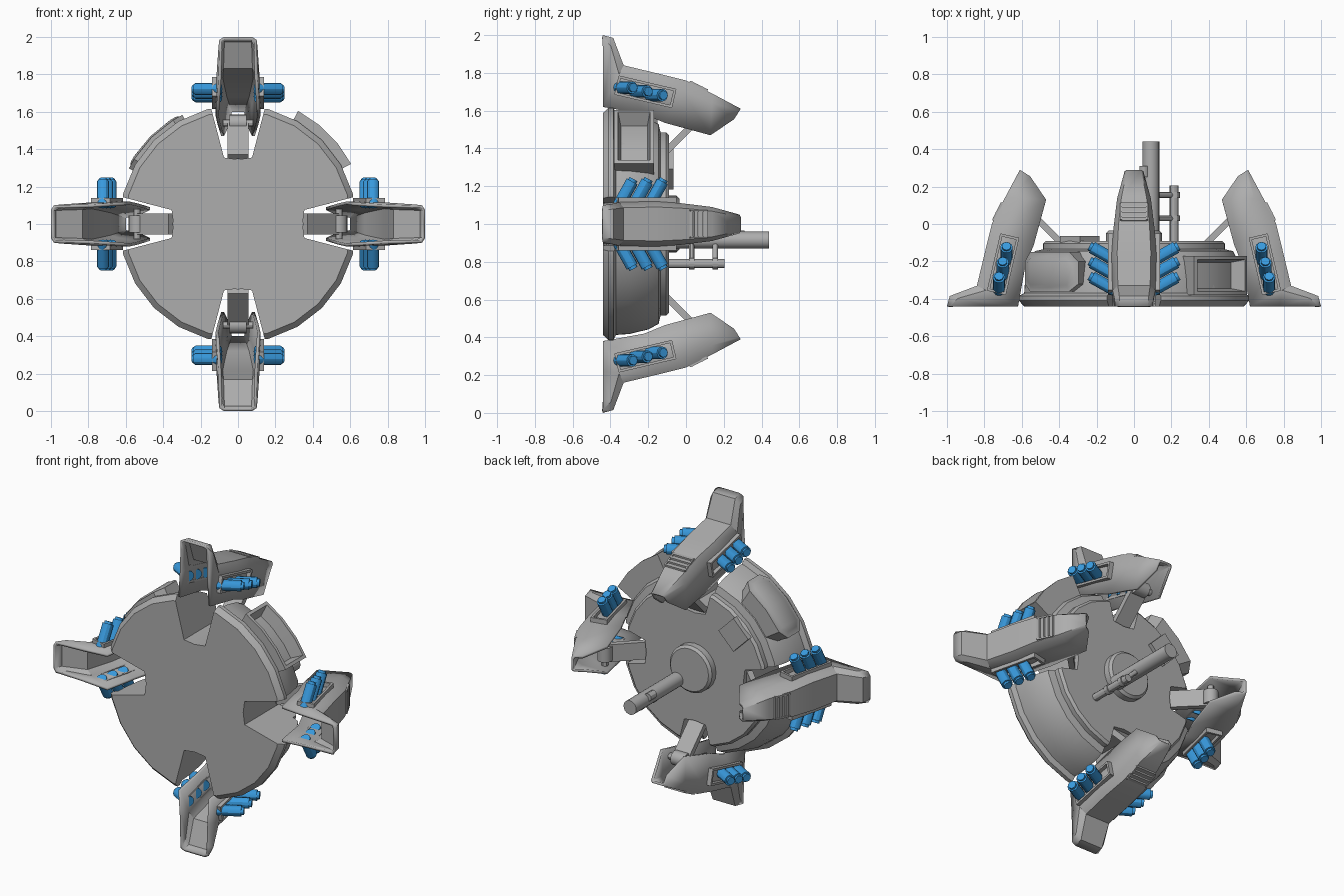
import bpy, bmesh, math
from mathutils import Matrix, Vector

if "Cube" in bpy.data.objects:
    bpy.data.objects.remove(bpy.data.objects["Cube"])


def material(name, rgb):
    m = bpy.data.materials.new(name)
    m.diffuse_color = (*rgb, 1)
    m.use_nodes = True
    m.node_tree.nodes["Principled BSDF"].inputs["Base Color"].default_value = m.diffuse_color
    return m


GREY = material("hull grey", (0.42, 0.42, 0.42))
BLUE = material("canister blue", (0.04, 0.32, 0.72))
CENTRE = Matrix.Translation((0, 0, 1))  # hub axis runs along y at z = 1


def finish(name, bm, mat=GREY, matrix=CENTRE):
    bmesh.ops.recalc_face_normals(bm, faces=bm.faces)
    bm.transform(matrix)
    me = bpy.data.meshes.new(name)
    bm.to_mesh(me)
    bm.free()
    me.materials.append(mat)
    ob = bpy.data.objects.new(name, me)
    bpy.context.collection.objects.link(ob)
    return ob


def add_rod(bm, a, b, r, seg=12):
    a, b = Vector(a), Vector(b)
    d = b - a
    m = Matrix.Translation((a + b) / 2) @ d.to_track_quat('Z', 'Y').to_matrix().to_4x4()
    bmesh.ops.create_cone(bm, cap_ends=True, segments=seg, radius1=r, radius2=r,
                          depth=d.length, matrix=m)


def add_box(bm, loc, size, rot=Matrix()):
    bmesh.ops.create_cube(bm, size=1, matrix=Matrix.Translation(loc) @ rot @ Matrix.Diagonal((*size, 1)))


def lathe(name, profile, seg):
    bm = bmesh.new()
    rings = []
    for r, y in profile:
        rings.append([bm.verts.new((r * math.sin(2 * math.pi * i / seg), y,
                                    r * math.cos(2 * math.pi * i / seg))) for i in range(seg)])
    for p, q in zip(rings, rings[1:]):
        for i in range(seg):
            j = (i + 1) % seg
            bm.faces.new((p[i], p[j], q[j], q[i]))
    bm.faces.new(rings[0])
    bm.faces.new(rings[-1])
    return finish(name, bm)


def prism(bm, pts, y0, y1):
    """Extrude an outline in x, z along y."""
    lo = [bm.verts.new((x, y0, z)) for x, z in pts]
    hi = [bm.verts.new((x, y1, z)) for x, z in pts]
    bm.faces.new(lo)
    bm.faces.new(hi)
    for i in range(len(pts)):
        j = (i + 1) % len(pts)
        bm.faces.new((lo[i], lo[j], hi[j], hi[i]))


def curved_panel(name, columns, r0, r1, inset, depth):
    """Raised panel wrapped round the hull; columns are (angle, y low, y high)."""
    bm = bmesh.new()
    rows = []
    for ang, lo, hi in columns:
        s, c = math.sin(math.radians(ang)), math.cos(math.radians(ang))
        rows.append([bm.verts.new((r * s, y, r * c)) for r, y in
                     ((r0, lo), (r1, lo), (r1, hi), (r0, hi))])
    outer = []
    for p, q in zip(rows, rows[1:]):
        for i in range(4):
            f = bm.faces.new((p[i], p[(i + 1) % 4], q[(i + 1) % 4], q[i]))
            if i == 1:
                outer.append(f)
    bm.faces.new(rows[0])
    bm.faces.new(rows[-1])
    bmesh.ops.recalc_face_normals(bm, faces=bm.faces)
    bmesh.ops.inset_region(bm, faces=outer, thickness=inset, depth=0, use_even_offset=True)
    bmesh.ops.inset_region(bm, faces=outer, thickness=0.015, depth=depth, use_even_offset=True)
    return finish(name, bm)


# Hull drum with a flanged front rim and stepped back
hull = lathe("hull_drum", [(0.605, -0.44), (0.635, -0.41), (0.635, -0.385), (0.605, -0.37),
                           (0.60, -0.30), (0.575, -0.20), (0.545, -0.145), (0.50, -0.135),
                           (0.50, -0.105), (0.485, -0.09)], 24)

# Four wedge notches through the hull
bm = bmesh.new()
for k in range(4):
    R = Matrix.Rotation(k * math.pi / 2, 3, 'Y')
    pts = [R @ Vector((x, 0, z)) for x, z in
           ((-0.075, 0.355), (0, 0.345), (0.075, 0.355), (0.165, 0.7), (-0.165, 0.7))]
    prism(bm, [(p.x, p.z) for p in pts], -0.6, 0.1)
cutter = finish("notch_cutter", bm)
cutter.hide_render = True
mod = hull.modifiers.new("notches", 'BOOLEAN')
mod.operation, mod.solver, mod.object = 'DIFFERENCE', 'EXACT', cutter
bpy.context.view_layer.objects.active = hull
bpy.ops.object.modifier_apply(modifier=mod.name)
bpy.data.objects.remove(cutter)

# Side hatch (eight-cornered) and open bay on the upper quadrants
curved_panel("side_hatch", [(-63, -.32, -.2), (-58, -.36, -.15), (-45, -.36, -.15),
                            (-32, -.36, -.15), (-27, -.32, -.2)], 0.5, 0.655, 0.02, 0.008)
curved_panel("open_bay", [(a, -.38, -.17) for a in (28, 39.5, 51, 62)], 0.5, 0.685, 0.02, -0.08)

# Rear hub, barrel, side rod and access plate
lathe("rear_hub", [(0.15, -0.1), (0.15, -0.05), (0.135, -0.035)], 24)
bm = bmesh.new()
add_rod(bm, (0.09, -0.05, -0.085), (0.09, 0.44, -0.085), 0.045, 20)
add_rod(bm, (0.055, 0.25, -0.06), (0.055, 0.31, -0.06), 0.025)
finish("barrel", bm)
bm = bmesh.new()
add_rod(bm, (0.215, -0.1, -0.21), (0.215, 0.205, -0.21), 0.024)
for y in (0.03, 0.155):
    add_rod(bm, (0.09, y, -0.085), (0.215, y, -0.21), 0.015)
    add_rod(bm, (0.215, y - 0.015, -0.21), (0.215, y + 0.015, -0.21), 0.03)
finish("side_rod", bm)
bm = bmesh.new()
add_box(bm, (-0.29, -0.085, 0.29), (0.15, 0.04, 0.15), Matrix.Rotation(math.pi / 4, 4, 'Y'))
finish("access_plate", bm)

# Arm stations: outer y, outer r, inner y, inner r, half width
STATIONS = [(-.44, 1.0, -.44, .93, .10), (-.385, .985, -.44, .78, .105),
            (-.33, .84, -.44, .62, .115), (-.15, .797, -.22, .58, .12),
            (0, .76, -.11, .535, .11), (.14, .69, .13, .47, .09),
            (.29, .61, .255, .555, .05)]

for k, side in enumerate(("top", "right", "bottom", "left")):
    M = CENTRE @ Matrix.Rotation(k * math.pi / 2, 4, 'Y')

    # Hollow arm shell, open toward the hub
    bm = bmesh.new()
    rows = []
    for oy, orr, iy, ir, w in STATIONS:
        o, i = Vector((0, oy, orr)), Vector((0, iy, ir))
        sh = o.lerp(i, 0.22)
        X = Vector((w, 0, 0))
        rows.append([bm.verts.new(v) for v in
                     (i - X, sh - X, o - X * 0.75, o + X * 0.75, sh + X, i + X)])
    for p, q in zip(rows, rows[1:]):
        for j in range(5):
            bm.faces.new((p[j], p[j + 1], q[j + 1], q[j]))
    arm = finish(side + "_arm", bm, GREY, M)
    # make the skin face away from the inside of the arm
    mid = M @ Vector((0, -0.1, 0.65))
    face = arm.data.polygons[17]
    if face.normal.dot(face.center - mid) < 0:
        arm.data.flip_normals()
    sol = arm.modifiers.new("skin", 'SOLIDIFY')
    sol.thickness, sol.offset = 0.016, -1

    # Strut with a round knuckle joining the hull to the arm
    bm = bmesh.new()
    a, b = Vector((0, -0.13, 0.36)), Vector((0, 0.04, 0.53))
    add_box(bm, (a + b) / 2, (0.11, (b - a).length, 0.035), Matrix.Rotation(math.pi / 4, 4, 'X'))
    add_rod(bm, (-0.045, 0.05, 0.54), (0.045, 0.05, 0.54), 0.045, 16)
    add_rod(bm, (-0.08, 0.05, 0.54), (0.08, 0.05, 0.54), 0.02)
    finish(side + "_strut", bm, GREY, M)

    # Louvred vent on the outer face, following its slope
    bm = bmesh.new()
    slope = Matrix.Rotation(-math.atan2(0.07, 0.14), 4, 'X')
    for x in (-0.07, 0.07):
        add_box(bm, (x, 0.065, 0.73), (0.01, 0.1, 0.014), slope)
    for j in range(4):
        y = 0.027 + 0.026 * j
        add_box(bm, (0, y, 0.762 - 0.5 * y), (0.14, 0.02, 0.012),
                slope @ Matrix.Rotation(0.35, 4, 'X'))
    finish(side + "_vent", bm, GREY, M)

    # Canister racks: four-sided frame and three angled canisters per flank
    frame, cans = bmesh.new(), bmesh.new()
    tilt = Matrix.Rotation(-0.23, 4, 'X')
    for s in (-1, 1):
        for dz in (-0.045, 0.045):
            add_box(frame, Vector((s * 0.12, -0.215, 0.70)) + tilt @ Vector((0, 0, dz)),
                    (0.04, 0.31, 0.014), tilt)
        for dy in (-0.15, 0.15):
            add_box(frame, Vector((s * 0.12, -0.215, 0.70)) + tilt @ Vector((0, dy, 0)),
                    (0.04, 0.014, 0.10), tilt)
        for j in range(3):
            y, z = -0.30 + 0.08 * j, 0.722 - 0.02 * j
            add_rod(cans, (s * 0.10, y - 0.055, z), (s * 0.225, y + 0.015, z), 0.033)
            add_rod(cans, (s * 0.225, y + 0.015, z), (s * 0.238, y + 0.022, z), 0.024)
    finish(side + "_rack", frame, GREY, M)
    finish(side + "_canisters", cans, BLUE, M)

# Smooth curved surfaces while keeping edges crisp
bpy.ops.object.select_all(action='SELECT')
bpy.ops.object.shade_smooth_by_angle(angle=math.radians(30))
